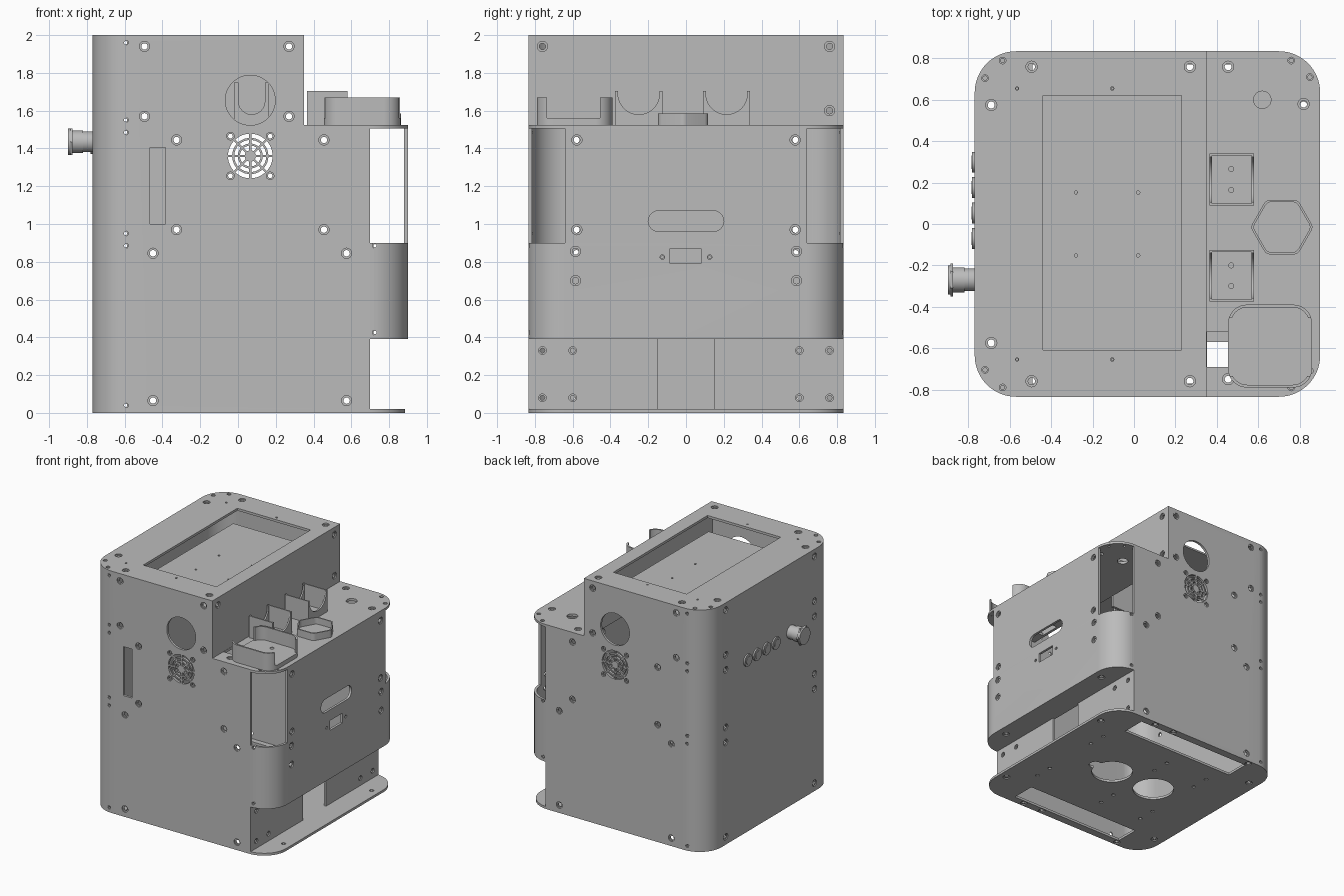
import bpy, bmesh, math
from mathutils import Matrix, Vector

cube = bpy.data.objects.get("Cube")
if cube:
    bpy.data.objects.remove(cube)

grey = bpy.data.materials.new("Grey plastic")
grey.use_nodes = True
COLOR = (0.5, 0.5, 0.5, 1)
grey.diffuse_color = COLOR
grey.node_tree.nodes["Principled BSDF"].inputs["Base Color"].default_value = COLOR
T = 0.02                      # sheet thickness
W = 0.835                     # half depth
parts = []
TURN = {"x": Matrix.Rotation(math.pi / 2, 4, "Y"),
        "y": Matrix.Rotation(math.pi / 2, 4, "X"), "z": Matrix()}


def make(name, bm, keep=True):
    bmesh.ops.recalc_face_normals(bm, faces=bm.faces)
    mesh = bpy.data.meshes.new(name)
    bm.to_mesh(mesh)
    bm.free()
    mesh.materials.append(grey)
    obj = bpy.data.objects.new(name, mesh)
    bpy.context.collection.objects.link(obj)
    if keep:
        parts.append(obj)
    return obj


def add_box(bm, x0, x1, y0, y1, z0, z1):
    m = Matrix.Translation(((x0 + x1) / 2, (y0 + y1) / 2, (z0 + z1) / 2))
    bmesh.ops.create_cube(bm, size=1, matrix=m @ Matrix.Diagonal((x1 - x0, y1 - y0, z1 - z0, 1)))


def box(name, *b, keep=True):
    bm = bmesh.new()
    add_box(bm, *b)
    return make(name, bm, keep)


def add_cyl(bm, pos, axis, r, h, r2=None, n=24):
    bmesh.ops.create_cone(bm, cap_ends=True, segments=n, radius1=r, radius2=r if r2 is None else r2,
                          depth=h, matrix=Matrix.Translation(pos) @ TURN[axis])


def prism(name, pts, z0, z1, keep=True):
    bm = bmesh.new()
    face = bm.faces.new([bm.verts.new((x, y, z0)) for x, y in pts])
    ext = bmesh.ops.extrude_face_region(bm, geom=[face])
    bmesh.ops.translate(bm, vec=(0, 0, z1 - z0),
                        verts=[g for g in ext["geom"] if isinstance(g, bmesh.types.BMVert)])
    return make(name, bm, keep)


def cut(obj, *cutters):
    for c in cutters:
        mod = obj.modifiers.new("cut", "BOOLEAN")
        mod.object, mod.operation, mod.solver = c, "DIFFERENCE", "EXACT"
        deps = bpy.context.evaluated_depsgraph_get()
        mesh = bpy.data.meshes.new_from_object(obj.evaluated_get(deps))
        obj.modifiers.clear()
        obj.data = mesh
        bpy.data.objects.remove(c)


def cut_cyls(obj, cyls):
    bm = bmesh.new()
    for c in cyls:
        add_cyl(bm, *c)
    cut(obj, make("cutter", bm, False))


def screw_holes(obj, axis, places, r=0.027):
    cut_cyls(obj, [(p, axis, r, 0.018) for p in places])
    cut_cyls(obj, [(p, axis, r * 0.62, 0.1) for p in places])


def arc(cx, cy, r, a0, a1, n=16):
    return [(cx + r * math.cos(math.radians(a0 + (a1 - a0) * i / n)),
             cy + r * math.sin(math.radians(a0 + (a1 - a0) * i / n))) for i in range(n + 1)]


def rounded(x0, x1, y0, y1, left, right):
    def corner(x, y, sx, sy, r, a):
        return arc(x - sx * r, y - sy * r, r, a, a + 90) if r else [(x, y)]
    return (corner(x0, y0, -1, -1, left, 180) + corner(x1, y0, 1, -1, right, 270)
            + corner(x1, y1, 1, 1, right, 0) + corner(x0, y1, -1, 1, left, 90))


def u_path(cx, x_end, side, r):
    a = 0 if side > 0 else 180
    turn = 90 * side
    return ([(x_end, -0.635 - r)] + arc(cx, -0.635, r, a - turn, a)
            + arc(cx, 0.635, r, a, a + turn) + [(x_end, 0.635 + r)])


def u_wall(name, cx, x_end, side, z0, z1):
    return prism(name, u_path(cx, x_end, side, 0.2) + u_path(cx, x_end, side, 0.2 - T)[::-1], z0, z1)


def grid(a, b):
    return [(i, j) for i in a for j in b]


S = (-1, 1)

# Wrap-around shell: front, left and back walls
shell = u_wall("outer_shell", -0.57, 0.70, -1, T, 2 - T)
cut(shell, box("step", 0.35, 1, -1, 1, 1.525 - T, 3, keep=False))
spots = (grid((-0.495, 0.27), (1.94, 1.57)) + grid((-0.325, 0.455), (1.445, 0.97))
         + grid((-0.45, 0.575), (0.845, 0.065)))
screw_holes(shell, "y", [(x, s * W, z) for x, z in spots for s in S])
screw_holes(shell, "y", [(-0.595, s * W, z) for z in (1.96, 1.55, 1.485, 0.95, 0.885, 0.04) for s in S], 0.014)
screw_holes(shell, "x", [(-0.77, s * 0.58, z) for z in (1.94, 1.57, 1.445, 0.97, 0.845, 0.065) for s in S])
FX, FZ = 0.065, 1.36
cut_cyls(shell, [((FX, s * W, 1.655), "y", 0.132, 0.1, None, 48) for s in S]
         + [((FX, s * W, FZ), "y", 0.118, 0.1, None, 48) for s in S])
screw_holes(shell, "y", [(FX + dx, s * W, FZ + dz) for dx, dz in grid((-0.105, 0.105), (-0.105, 0.105)) for s in S], 0.02)
cut(shell, box("slot", -0.465, -0.385, -1, -0.7, 1.0, 1.405, keep=False))

# Fan grilles: concentric rings and spokes
for s, side in ((-1, "front"), (1, "back")):
    bm = bmesh.new()
    c = Vector((FX, s * (W - T / 2), FZ))
    add_cyl(bm, c, "y", 0.03, T)
    for r in (0.055, 0.085):
        loops = [[bm.verts.new((c.x + x, c.y + y, c.z + z)) for x, z in arc(0, 0, q, 0, 360, 40)[:-1]]
                 for q, y in ((r, -T / 2), (r + 0.011, -T / 2), (r + 0.011, T / 2), (r, T / 2))]
        for a, b in zip(loops, loops[1:] + loops[:1]):
            for i in range(40):
                bm.faces.new((a[i - 1], a[i], b[i], b[i - 1]))
    for k in range(4):
        m = Matrix.Translation(c) @ Matrix.Rotation(k * math.pi / 4, 4, "Y")
        bmesh.ops.create_cube(bm, size=1, matrix=m @ Matrix.Diagonal((0.237, T * 0.9, 0.012, 1)))
    make(side + "_fan_grille", bm)

# Top plate with display opening, and recessed tray below it
top = prism("top_plate", rounded(-0.77, 0.35, -W, W, 0.2, 0), 2 - T, 2)
cut(top, box("opening", -0.44, 0.23, -0.61, 0.62, 1.9, 2.1, keep=False))
screw_holes(top, "z", [(x, s * 0.76, 2) for x in (-0.495, 0.27) for s in S] + [(-0.69, s * 0.575, 2) for s in S])
screw_holes(top, "z", [(x, s * y, 2) for x, y in ((-0.635, 0.79), (-0.72, 0.705)) for s in S], 0.016)
screw_holes(top, "z", [(x, s * 0.655, 2) for x in (-0.565, -0.105) for s in S], 0.008)
tray = box("display_tray", -0.52, 0.27, -0.68, 0.68, 1.815, 1.83)
cut_cyls(tray, [((x, s * 0.152, 1.82), "z", 0.008, 0.1) for x in (-0.28, 0.02) for s in S])

# Step wall between the two top levels
step = box("step_wall", 0.35 - T, 0.35, -W + T, W - T, 1.505, 2 - T)
screw_holes(step, "x", [(0.35, -0.76, 1.94), (0.35, 0.76, 1.94), (0.35, 0.76, 1.6)])

# Inner holder behind the round wall openings
box("inner_holder_back", -0.1, 0.23, 0, T, 1.5, 1.815)
inner = box("inner_holder_cradle", -0.02, 0.165, -0.05, -0.03, 1.5, 1.75)
cut_cyls(inner, [((0.0725, -0.04, 1.65), "y", 0.07, 0.1)])
cut(inner, box("cradle_slot", 0.0025, 0.1425, -0.1, 0, 1.65, 1.8, keep=False))

# Shelf on the right
shelf = prism("shelf_plate", rounded(0.35, 0.9, -W, W, 0, 0.2), 1.525 - T, 1.525)
screw_holes(shelf, "z", [(0.455, 0.76, 1.525), (0.455, -0.75, 1.525), (0.82, 0.58, 1.525), (0.82, -0.58, 1.525)])
screw_holes(shelf, "z", [(x, s * y, 1.525) for x, y in ((0.76, 0.79), (0.85, 0.71)) for s in S], 0.016)
cut_cyls(shelf, [((0.62, 0.6, 1.52), "z", 0.042, 0.1)])
cut(shelf, box("cable_hole", 0.352, 0.47, -0.69, -0.52, 1.4, 1.6, keep=False))

# Right panel, with handle slot
panel = box("right_panel", 0.9 - T, 0.9, -0.64, 0.64, 0.9, 1.525 - T)
screw_holes(panel, "x", [(0.9, s * 0.578, z) for z in (1.445, 0.97) for s in S])
cut_cyls(panel, [((0.9, s * 0.145, 1.015), "x", 0.055, 0.1) for s in S])
cut(panel, box("handle", 0.8, 1, -0.145, 0.145, 0.96, 1.07, keep=False))

# Lower band with rounded corners, and its floor
band = u_wall("lower_band", 0.70, 0.70, 1, 0.39, 0.90)
screw_holes(band, "x", [(0.9, s * 0.585, z) for z in (0.855, 0.7) for s in S])
screw_holes(band, "x", [(0.9, s * 0.125, 0.825) for s in S], 0.012)
screw_holes(band, "y", [(0.725, s * W, z) for z in (0.885, 0.425) for s in S], 0.014)
cut(band, box("socket", 0.8, 1, -0.085, 0.08, 0.79, 0.87, keep=False))
floor = prism("band_floor", rounded(0.68, 0.88, -W + T, W - T, 0, 0.18), 0.39, 0.41)
screw_holes(floor, "z", [(0.82, s * 0.58, 0.39) for s in S])

# Recessed lower panels
for s, side in ((-1, "front"), (1, "back")):
    lower = box(side + "_lower_panel", 0.70 - T, 0.70, *sorted((s * 0.15, s * (W - T))), T, 0.39)
    screw_holes(lower, "x", [(0.70, s * y, z) for y, z in grid((0.6, 0.76), (0.33, 0.08))], 0.02)

# Base plate with vents and cable holes
base = prism("base_plate", rounded(-0.77, 0.885, -W, W, 0.2, 0.2), 0, T)
for s in S:
    cut(base, box("vent", -0.49, 0.57, *sorted((s * 0.57, s * 0.77)), -1, 1, keep=False))
cut_cyls(base, [((0.24, 0.02, 0), "z", 0.16, 0.1, None, 48), ((-0.18, 0.02, 0), "z", 0.16, 0.1, None, 48)])
cut_cyls(base, [((0.41, 0.02, 0), "z", 0.05, 0.1)])
screw_holes(base, "z", [(x, s * 0.8, 0) for x in (-0.495, 0.27, 0.455) for s in S]
            + [(x, s * 0.575, 0) for x in (-0.69, 0.82) for s in S])
screw_holes(base, "z", [(x, s * y, 0) for x in (-0.4, 0.0, 0.65) for y in (0.25, 0.4) for s in S], 0.015)

# Two cradles with U-shaped notches
for y, side in ((-0.25, "front"), (0.215, "back")):
    cradle = box(side + "_cradle", 0.365, 0.58, y - 0.125, y + 0.125, 1.525, 1.705)
    cut(cradle, box("hollow", 0.378, 0.567, y - 0.115, y + 0.115, 1.535, 2, keep=False))
    cut_cyls(cradle, [((0.47, y, 1.69), "x", 0.11, 0.4, None, 40)])
    cut_cyls(cradle, [((0.47, y + d, 1.53), "z", 0.012, 0.1) for d in (-0.05, 0.05)])

# Cup holder with open ends
cup = prism("cup_holder", rounded(0.455, 0.86, -0.79, -0.39, 0.09, 0.09), 1.525, 1.67)
cut(cup, prism("hollow", rounded(0.468, 0.847, -0.777, -0.403, 0.08, 0.08), 1.56, 1.8, keep=False))
cut(cup, box("gap", 0.3, 1, -0.735, -0.455, 1.56, 1.8, keep=False))
cut_cyls(cup, [((0.655, y, 1.56), "z", 0.016, 0.012) for y in (-0.49, -0.69)])

# Six-sided ring holder
def hexagon(r):
    return [p for k in range(6) for p in arc(0.715 + r * math.cos(k * math.pi / 3),
            -0.015 + r * math.sin(k * math.pi / 3), 0.035, k * 60 - 30, k * 60 + 30, 5)]
ring = prism("ring_holder", hexagon(0.112), 1.525, 1.585)
cut(ring, prism("hollow", hexagon(0.1), 1.53, 1.7, keep=False))

# Push button and round sockets on the left wall
bm = bmesh.new()
for x0, x1, r, r2, n in ((-0.82, -0.77, 0.055, 0.055, 32), (-0.875, -0.82, 0.06, 0.06, 32),
                         (-0.888, -0.875, 0.08, 0.08, 6), (-0.9, -0.888, 0.07, 0.07, 32)):
    add_cyl(bm, ((x0 + x1) / 2, -0.27, 1.435), "x", r, x1 - x0, r2, n)
make("push_button", bm)
for i in range(4):
    bm = bmesh.new()
    y = -0.07 + i * 0.123
    add_cyl(bm, (-0.775, y, 1.42), "x", 0.05, 0.014, None, 32)
    add_cyl(bm, (-0.778, y, 1.42), "x", 0.032, 0.016, None, 32)
    make("left_socket_%d" % (i + 1), bm)

# Smooth the curved parts, keeping edges sharp
for o in bpy.context.view_layer.objects:
    o.select_set(o in parts)
bpy.context.view_layer.objects.active = shell
bpy.ops.object.shade_smooth_by_angle(angle=math.radians(30))
